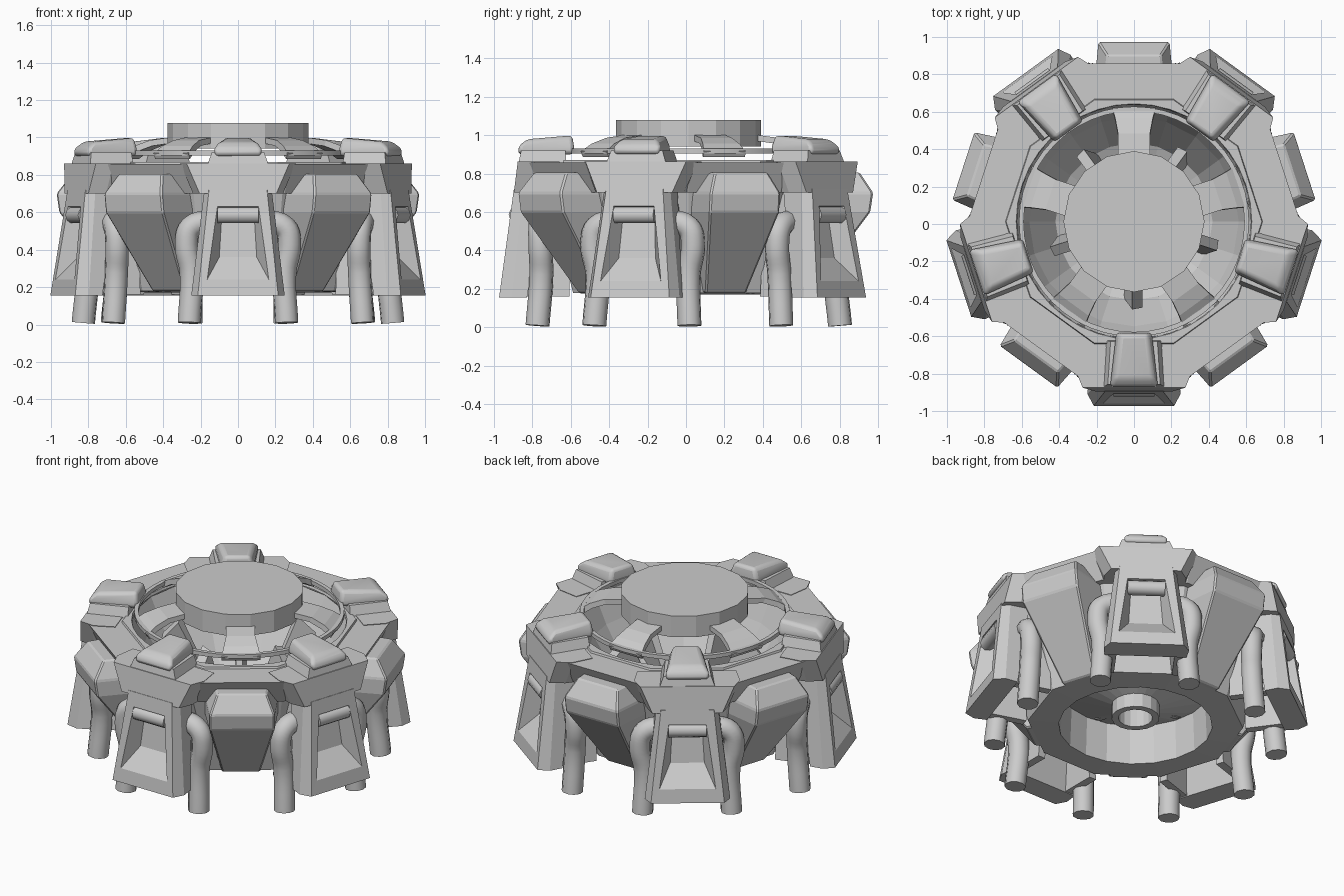
import bpy, bmesh
from math import pi, radians, cos, sin, tau
from mathutils import Matrix

if "Cube" in bpy.data.objects:
    bpy.data.objects.remove(bpy.data.objects["Cube"])

CENTRE = Matrix.Translation((0, 0.013, 0))
LEGS = [radians(72 * k) for k in range(5)]            # angles from the front
PODS = [radians(72 * k + 36) for k in range(5)]


def finish(name, bm, angle=0.0, bevel=0.0, segments=1, smooth=False):
    bmesh.ops.recalc_face_normals(bm, faces=bm.faces)
    me = bpy.data.meshes.new(name)
    bm.to_mesh(me)
    bm.free()
    ob = bpy.data.objects.new(name, me)
    bpy.context.collection.objects.link(ob)
    ob.matrix_world = CENTRE @ Matrix.Rotation(angle, 4, 'Z')
    if bevel:
        mod = ob.modifiers.new("bevel", 'BEVEL')
        mod.width, mod.segments = bevel, segments
        mod.limit_method = 'ANGLE'
        mod.angle_limit = radians(25)
    if smooth:
        bpy.ops.object.select_all(action='DESELECT')
        bpy.context.view_layer.objects.active = ob
        ob.select_set(True)
        bpy.ops.object.shade_smooth_by_angle(angle=radians(40))
    return ob


def loft(sections):
    """Join loops of (side, radius, z) points; the radius points to the front."""
    bm = bmesh.new()
    loops = [[bm.verts.new((t, -r, z)) for t, r, z in s] for s in sections]
    n = len(loops[0])
    for a, b in zip(loops, loops[1:]):
        for i in range(n):
            j = (i + 1) % n
            bm.faces.new((a[i], a[j], b[j], b[i]))
    bm.faces.new(loops[0])
    bm.faces.new(loops[-1])
    return bm


def mirrored(half, z):
    """Symmetric loop from its right half, listed front to back."""
    return [(t, r, z) for t, r in half] + [(-t, r, z) for t, r in reversed(half)]


def revolve(name, profile, n, flats=(), smooth=False):
    """Closed (r, z) profile turned around z; points in flats follow a decagon."""
    bm = bmesh.new()
    rings = []
    for i in range(n):
        a = tau * i / n
        off = ((a - pi / 2 + pi / 10) % (pi / 5)) - pi / 10
        ring = []
        for k, (r, z) in enumerate(profile):
            q = r / cos(off) if k in flats else r
            ring.append(bm.verts.new((q * cos(a), q * sin(a), z)))
        rings.append(ring)
    m = len(profile)
    for i in range(n):
        a, b = rings[i], rings[(i + 1) % n]
        for k in range(m):
            j = (k + 1) % m
            bm.faces.new((a[k], a[j], b[j], b[k]))
    return finish(name, bm, smooth=smooth)


def disc(name, r, z0, z1, n):
    loops = [[(r * cos(tau * i / n), r * sin(tau * i / n), z) for i in range(n)]
             for z in (z0, z1)]
    return finish(name, loft(loops))


def leg(name, angle):
    bm = loft([mirrored([(.215, .985), (.25, .92), (.24, .84)], .155),
               mirrored([(.155, .908), (.18, .86), (.18, .74)], .72)])
    bm.normal_update()
    front = min(bm.faces, key=lambda f: f.calc_center_median().y)
    # recessed window: frame edge, then the sunken back
    for zt, zb, ht, hb, rt, rb in ((.63, .24, .11, .165, .920, .973),
                                   (.61, .36, .085, .10, .83, .865)):
        bmesh.ops.inset_individual(bm, faces=[front], thickness=.02)
        mid = sum(v.co.z for v in front.verts) / 4
        for v in list(front.verts):
            s = 1 if v.co.x > 0 else -1
            v.co = (s * hb, -rb, zb) if v.co.z < mid else (s * ht, -rt, zt)
        bm.normal_update()
    finish(name, bm, angle)


def pipe(name, points, radius, angle):
    cu = bpy.data.curves.new(name, 'CURVE')
    cu.dimensions = '3D'
    cu.bevel_depth, cu.bevel_resolution = radius, 3
    cu.resolution_u = 5
    cu.use_fill_caps = True
    sp = cu.splines.new('BEZIER')
    sp.bezier_points.add(len(points) - 1)
    for bp, (t, r, z) in zip(sp.bezier_points, points):
        bp.co = (t, -r, z)
        bp.handle_left_type = bp.handle_right_type = 'AUTO'
    ob = bpy.data.objects.new(name, cu)
    bpy.context.collection.objects.link(ob)
    ob.matrix_world = CENTRE @ Matrix.Rotation(angle, 4, 'Z')


# body: top plate, inner hull with dished floor, raised rim and thin ring
revolve("top_plate", [(.845, .858), (.77, .70), (.66, .70), (.63, .858)], 40, (0, 1))
revolve("rim_lip", [(.655, .855), (.65, .87), (.63, .87), (.625, .855)], 40, (0, 1))
revolve("hull_bowl", [(.74, .74), (.60, .18), (.45, .17), (.44, .42), (.12, .30),
                      (.12, .33), (.42, .47), (.56, .70), (.63, .85)], 20, (0, 1))
revolve("guard_ring", [(.615, .905), (.615, .93), (.59, .93), (.59, .905)], 48, smooth=True)

# centre: cap and hub
disc("centre_cap", .377, .94, 1.077, 16)
revolve("lower_hub", [(.14, .22), (.14, .34), (.10, .34), (.10, .22)], 16)

for k, a in enumerate(LEGS, 1):
    leg(f"leg_{k}", a)
    for s, side in ((1, "right"), (-1, "left")):
        # side flange joining the leg to the hull
        finish(f"leg_flange_{side}_{k}", loft([
            [(s * t, r, z) for t, r in ((w, .87), (w, .62), (w - .05, .62), (w - .05, .87))]
            for z, w in ((.16, .22), (.71, .17))]), a)
        # exhaust pipe, bent into the leg side
        pipe(f"pipe_{side}_{k}", [(s * .26, .785, .009), (s * .25, .765, .28),
                                  (s * .275, .77, .43), (s * .25, .77, .52),
                                  (s * .13, .76, .55)], .063, a)
    # shoulder block above the leg
    finish(f"shoulder_{k}", loft([
        mirrored([(.205, .908), (.24, .82), (.24, .67)], .70),
        mirrored([(.275, .888), (.31, .80), (.29, .67)], .862)]), a)
    # rounded bar above the window
    pipe(f"window_bar_{k}", [(-.11, .89, .585), (.11, .89, .585)], .045, a)
    # pad base and soft pad
    finish(f"pad_base_{k}", loft([
        mirrored([(.165, .885), (.15, .635)], .85),
        mirrored([(.14, .87), (.125, .64)], .92)]), a)
    finish(f"pad_{k}", loft([
        mirrored([(.128, .885), (.095, .595)], .90),
        mirrored([(.128, .885), (.095, .595)], .94),
        [(.10, .84, .978), (.075, .605, .998), (-.075, .605, .998), (-.10, .84, .978)]]),
        a, .02, 3, True)
    # thin fin under the cap
    finish(f"fin_{k}", loft([
        [(-.01, .47, .72), (.045, .46, .70), (.045, .36, .82), (-.01, .36, .84)],
        [(-.06, .40, .40), (-.03, .40, .40), (.0, .12, .32), (-.03, .12, .32)]]), a)

for k, a in enumerate(PODS, 1):
    # tapered side pod
    finish(f"side_pod_{k}", loft([
        mirrored([(.11, .63), (.13, .48)], .18),
        mirrored([(.19, .945), (.215, .70)], .60),
        mirrored([(.19, .96), (.215, .70)], .70),
        mirrored([(.145, .89), (.16, .70)], .805)]), a, .008)
    # arched rib from the ring to the cap
    arc = [(.61, .915, .115), (.55, .955, .10), (.47, .985, .085), (.36, 1.0, .085)]
    finish(f"rib_{k}", loft([
        [(w, r, z), (-w, r, z), (-w, r - .015, z - .03), (w, r - .015, z - .03)]
        for r, z, w in arc]), a)
